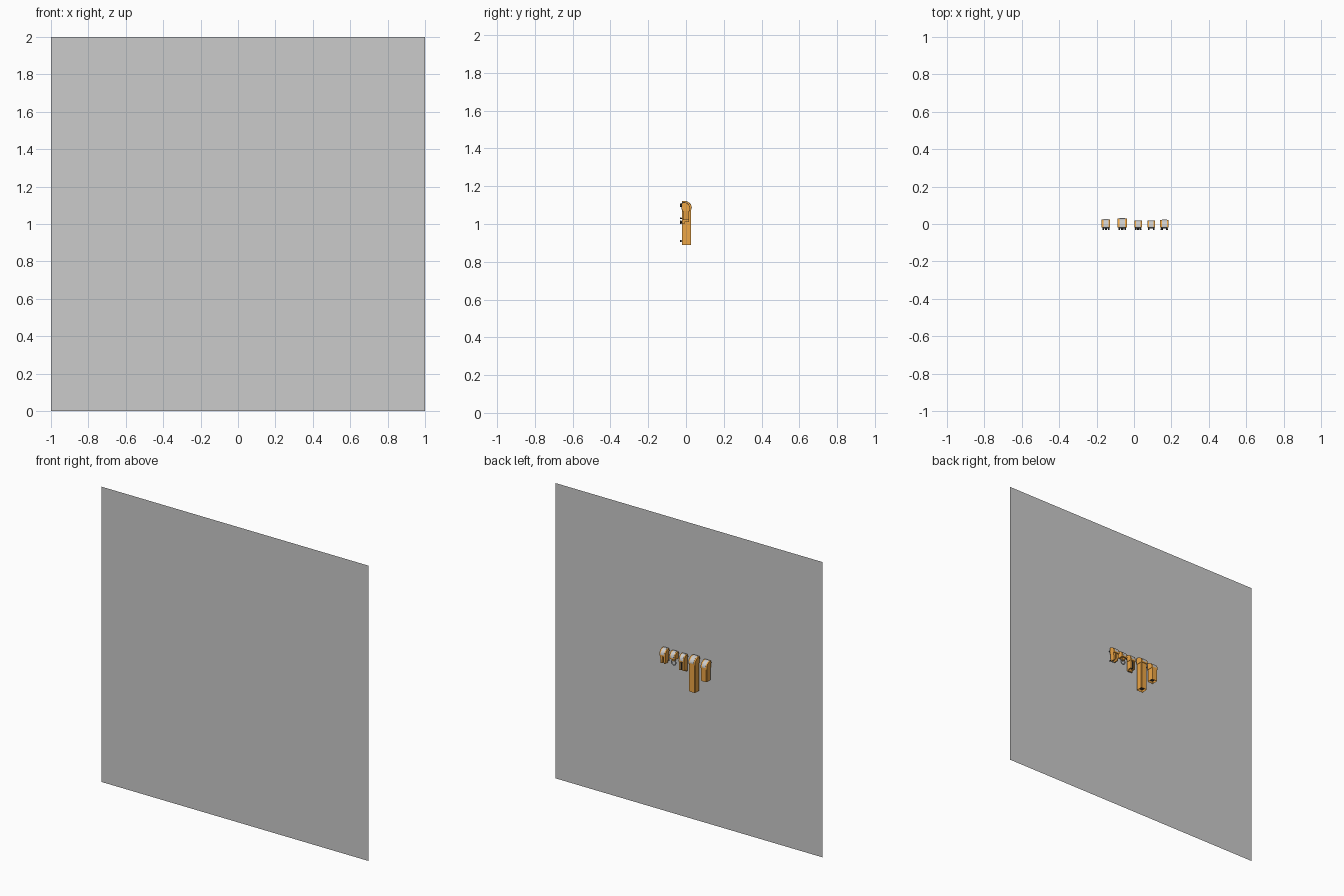
import bpy, bmesh
from math import sin, cos, pi

if "Cube" in bpy.data.objects:
    bpy.data.objects.remove(bpy.data.objects["Cube"])


def mat(name, c):
    m = bpy.data.materials.new(name)
    m.diffuse_color = (*c, 1)
    m.use_nodes = True
    m.node_tree.nodes["Principled BSDF"].inputs["Base Color"].default_value = m.diffuse_color
    return m


ORANGE = mat("orange", (0.85, 0.38, 0.06))
DARK = mat("dark", (0.04, 0.04, 0.04))
STEEL = mat("steel", (0.62, 0.62, 0.62))


def finish(bm, name, mats):
    bmesh.ops.recalc_face_normals(bm, faces=bm.faces)
    me = bpy.data.meshes.new(name)
    bm.to_mesh(me)
    bm.free()
    for m in mats:
        me.materials.append(m)
    ob = bpy.data.objects.new(name, me)
    bpy.context.collection.objects.link(ob)
    return ob


def extrude(name, pts, axis, center, width, m):
    """Extrude a closed 2D profile: axis 'x' uses (y,z), axis 'y' uses (x,z)."""
    bm = bmesh.new()
    a = center - width / 2
    vs = [bm.verts.new((a, p, z) if axis == 'x' else (p, a, z)) for p, z in pts]
    f = bm.faces.new(vs)
    r = bmesh.ops.extrude_face_region(bm, geom=[f])
    d = (width, 0, 0) if axis == 'x' else (0, width, 0)
    bmesh.ops.translate(bm, verts=[v for v in r['geom'] if isinstance(v, bmesh.types.BMVert)], vec=d)
    return finish(bm, name, [m])


def box(name, x, y, z, m):
    return extrude(name, [(y[0], z[0]), (y[1], z[0]), (y[1], z[1]), (y[0], z[1])],
                   'x', sum(x) / 2, x[1] - x[0], m)


def screw(name, x, z, r=0.006):
    # round head with a narrower shank on the panel side
    for part, rad, y, d in (("head", r, -0.028, 0.006), ("shank", r * 0.6, -0.022, 0.008)):
        bpy.ops.mesh.primitive_cylinder_add(vertices=16, radius=rad, depth=d,
                                            location=(x, y, z), rotation=(pi / 2, 0, 0))
        ob = bpy.context.object
        ob.name = f"{name}_{part}"
        ob.data.materials.append(DARK)
        bpy.ops.object.shade_smooth_by_angle()


def holder_head(name, x, w, top, back):
    # rounded hood with a grey strip over its curve and dark mounting parts in front
    def hood(off, low):
        cy, cz = -0.012, top - 0.036
        arc = [(cy + (back - cy + off) * cos(t), cz + (0.036 + off) * sin(t))
               for t in [i * pi / 12 for i in range(7)]]
        return arc + [(-0.02, top + off), (-0.02, low), (back + off, low)]
    extrude(name + "_hood", hood(0, top - 0.045), 'x', x, w, ORANGE)
    extrude(name + "_grey_strip", hood(0.001, top - 0.034), 'x', x, w * 0.6, STEEL)
    box(name + "_mount", (x - w * 0.35, x + w * 0.35), (-0.025, -0.019), (top - 0.035, top - 0.01), DARK)
    for s in (-1, 1):
        screw(name + "_top_screw", x + s * w * 0.32, top - 0.018, 0.005)


def pouch(name, x, w, bottom, top, back):
    # tube body with a recessed dark opening underneath
    bm = bmesh.new()
    bmesh.ops.create_cube(bm, size=1)
    for v in bm.verts:
        v.co.x = x + v.co.x * w
        v.co.y = (back - 0.02) / 2 + v.co.y * (back + 0.02)
        v.co.z = (bottom + top) / 2 + v.co.z * (top - bottom)
    bmesh.ops.bevel(bm, geom=[e for e in bm.edges
                              if abs(e.verts[0].co.z - e.verts[1].co.z) > 0.01],
                    offset=0.003, segments=2, affect='EDGES')
    f = min(bm.faces, key=lambda q: q.calc_center_median().z)
    bmesh.ops.inset_region(bm, faces=[f], thickness=0.004)
    bmesh.ops.translate(bm, verts=f.verts[:], vec=(0, 0, 0.015))
    f.material_index = 1
    finish(bm, name + "_body", [ORANGE, DARK])
    screw(name + "_bottom_screw", x, bottom + 0.02)


# Large upright panel in front of the holders
bm = bmesh.new()
bm.faces.new([bm.verts.new((x, -0.032, z)) for x, z in ((-1, 0), (1, 0), (1, 2), (-1, 2))])
finish(bm, "backing_panel", [])

# Five holder heads in a row: centre, width, top height, back depth
heads = [("short_pouch", -0.150, 0.046, 1.115, 0.025), ("long_pouch", -0.063, 0.050, 1.122, 0.030),
         ("clamp", 0.022, 0.040, 1.112, 0.018), ("ring_hook", 0.092, 0.042, 1.112, 0.018),
         ("fork_hook", 0.162, 0.044, 1.115, 0.022)]
for h in heads:
    holder_head(*h)

# Closed tube holders
pouch("short_pouch", -0.150, 0.042, 0.985, 1.073, 0.025)
pouch("long_pouch", -0.063, 0.046, 0.89, 1.08, 0.026)

# Clamp: back plate, two jaws and dark pads
box("clamp_plate", (0.004, 0.040), (-0.02, -0.008), (1.0, 1.07), ORANGE)
for s in (-1, 1):
    x = 0.022 + s * 0.013
    box("clamp_jaw", (x - 0.005, x + 0.005), (-0.01, 0.016), (1.01, 1.07), ORANGE)
    box("clamp_pad", (x - s * 0.008 - 0.003, x - s * 0.008 + 0.003), (-0.008, 0.014), (1.015, 1.06), DARK)
screw("clamp_bottom_screw", 0.022, 1.012)

# Ring hook: steel ring hanging from a short orange stem
box("ring_stem", (0.083, 0.101), (-0.012, 0.008), (1.052, 1.07), ORANGE)
bpy.ops.mesh.primitive_torus_add(major_segments=24, minor_segments=8, major_radius=0.016,
                                 minor_radius=0.004, location=(0.092, 0, 1.04), rotation=(pi / 2, 0, 0))
bpy.context.object.name = "steel_ring"
bpy.context.object.data.materials.append(STEEL)
bpy.ops.object.shade_smooth_by_angle()

# Fork hook: two tapering legs
for s in (-1, 1):
    pts = [(0.162 + s * a, z) for a, z in ((0.022, 1.075), (0.002, 1.075), (0.007, 1.02), (0.016, 1.02))]
    extrude("fork_leg", pts, 'y', 0.0, 0.032, ORANGE)
    screw("fork_screw", 0.162 + s * 0.012, 1.03, 0.004)
